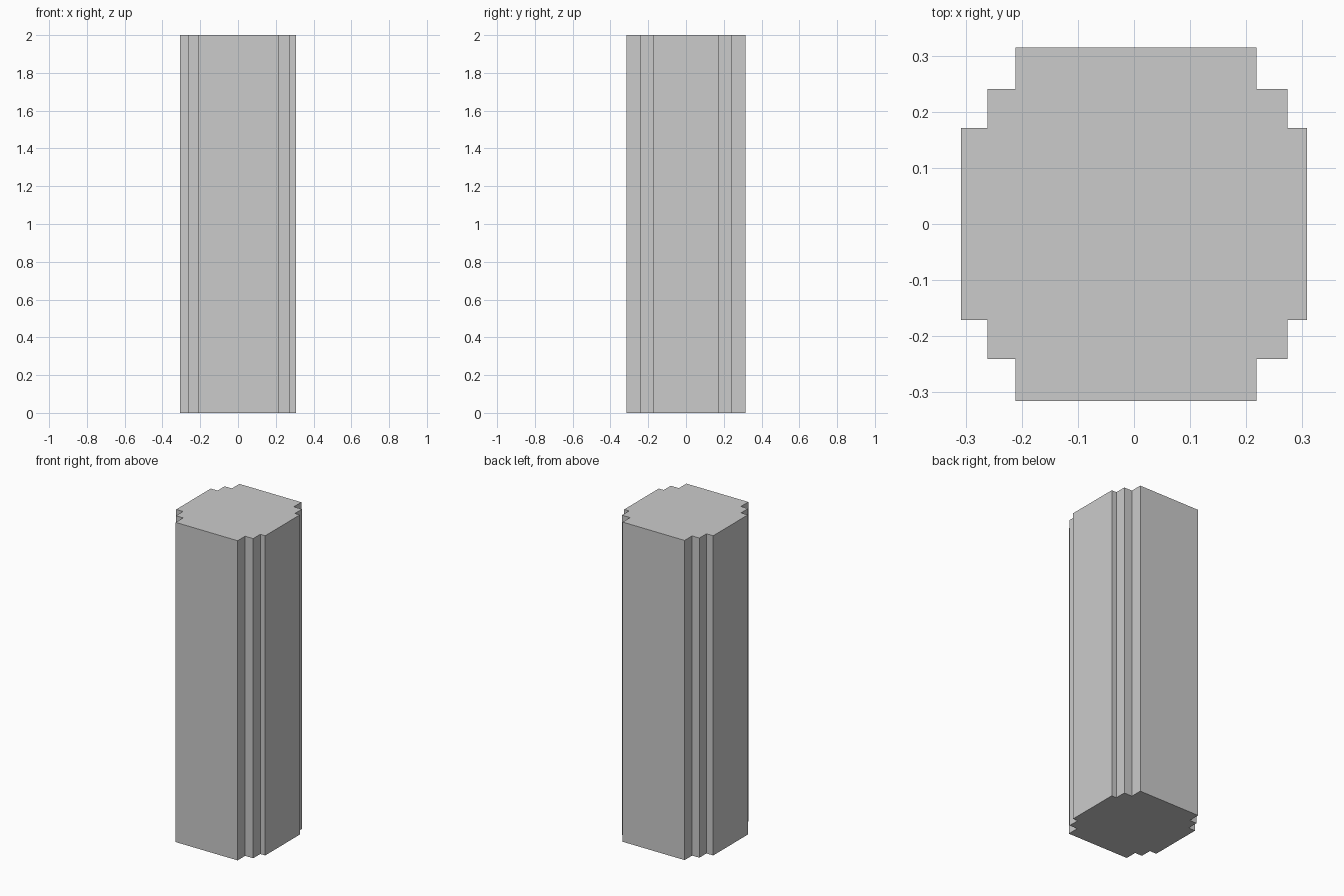
import bpy, bmesh

if "Cube" in bpy.data.objects:
    bpy.data.objects.remove(bpy.data.objects["Cube"])

HEIGHT = 2.0

# Stepped corner outlines (x, y) of the right and left sides, outermost step first
right = [(0.308, 0.171), (0.274, 0.171), (0.274, 0.241), (0.218, 0.241), (0.218, 0.315)]
left = [(-0.308, 0.171), (-0.261, 0.171), (-0.261, 0.241), (-0.211, 0.241), (-0.211, 0.315)]

# Back half runs right to left, front half is its mirror
back = right + left[::-1]
outline = back + [(x, -y) for x, y in reversed(back)]

# Pillar shaft: cap polygon extruded to full height
bm = bmesh.new()
base = bm.faces.new([bm.verts.new((x, y, 0)) for x, y in outline])
result = bmesh.ops.extrude_face_region(bm, geom=[base], use_keep_orig=True)
top = [v for v in result["geom"] if isinstance(v, bmesh.types.BMVert)]
bmesh.ops.translate(bm, verts=top, vec=(0, 0, HEIGHT))
bmesh.ops.recalc_face_normals(bm, faces=bm.faces)

mesh = bpy.data.meshes.new("stepped_pillar")
bm.to_mesh(mesh)
bm.free()
pillar = bpy.data.objects.new("stepped_pillar", mesh)
bpy.context.collection.objects.link(pillar)
